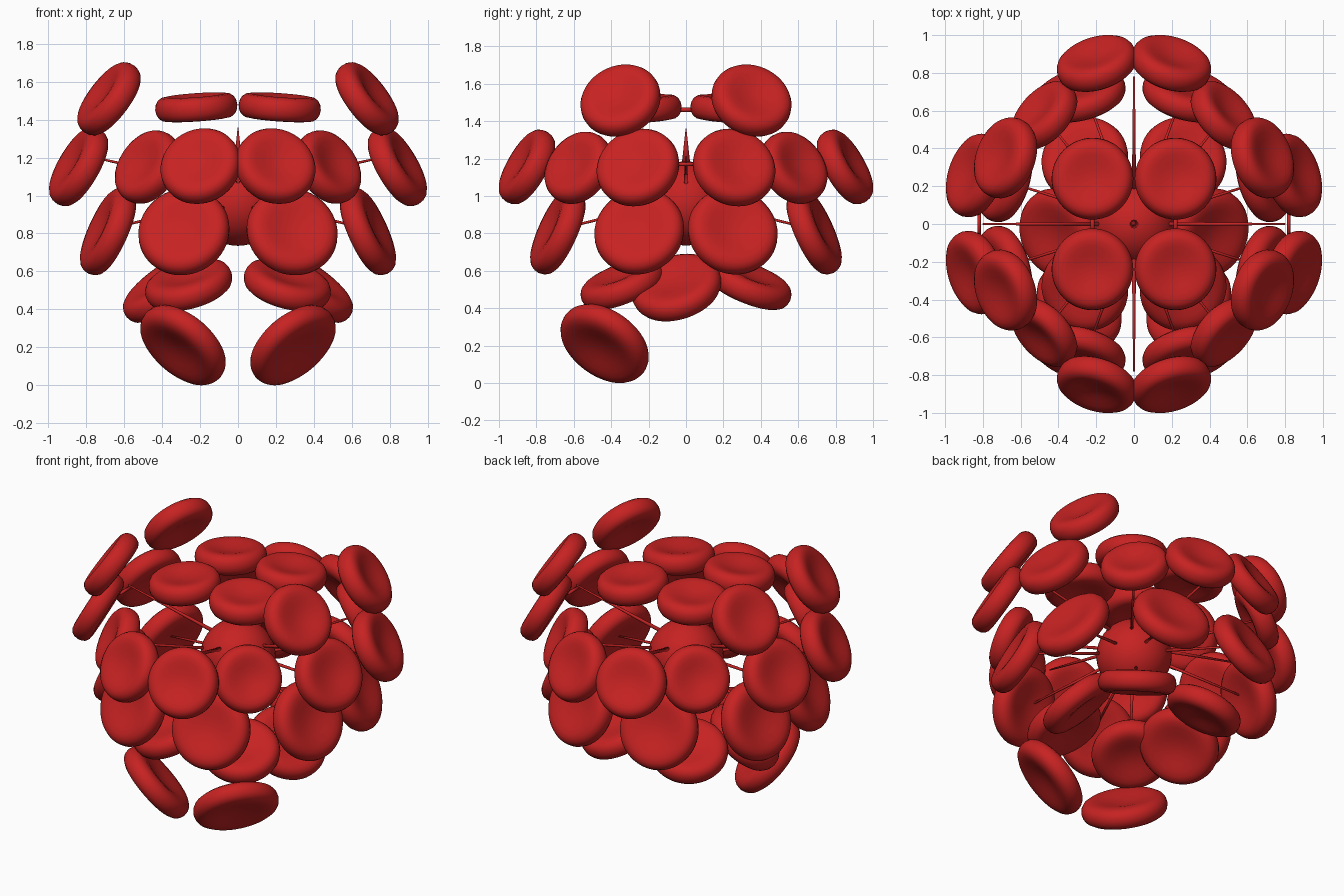
import bpy, bmesh, math
from mathutils import Vector

if "Cube" in bpy.data.objects:
    bpy.data.objects.remove(bpy.data.objects["Cube"])

red = bpy.data.materials.new("blood_red")
red.diffuse_color = (0.57, 0.016, 0.016, 1)
red.use_nodes = True
red.node_tree.nodes["Principled BSDF"].inputs["Base Color"].default_value = red.diffuse_color


def finish(name, bm):
    me = bpy.data.meshes.new(name)
    bmesh.ops.recalc_face_normals(bm, faces=bm.faces)
    bm.to_mesh(me)
    bm.free()
    for p in me.polygons:
        p.use_smooth = True
    me.materials.append(red)
    ob = bpy.data.objects.new(name, me)
    bpy.context.collection.objects.link(ob)
    return ob


def cell(name, loc, normal, r):
    """Biconcave disc: a lathed half profile, dished in the middle of both faces."""
    half = [(0.22, .042), (.4, .05), (.58, .06), (.72, .064), (.84, .06), (.93, .046), (.98, .026)]
    prof = [(a * r, h) for a, h in half] + [(r, 0)] + [(a * r, -h) for a, h in reversed(half)]
    q = Vector(normal).normalized().to_track_quat('Z', 'Y')
    bm = bmesh.new()
    n = 48
    place = lambda x, y, z: bm.verts.new(q @ Vector((x, y, z)) + Vector(loc))
    rings = [[place(a * math.cos(2 * math.pi * i / n), a * math.sin(2 * math.pi * i / n), h)
              for i in range(n)] for a, h in prof]
    for p, s in zip(rings, rings[1:]):
        for i in range(n):
            j = (i + 1) % n
            bm.faces.new((p[i], p[j], s[j], s[i]))
    for ring, h in ((rings[0], .037), (rings[-1], -.037)):
        c = place(0, 0, h)
        for i in range(n):
            bm.faces.new((c, ring[i], ring[(i + 1) % n]))
    finish(name, bm)


def rod(name, a, b, r1, r2):
    a, b = Vector(a), Vector(b)
    bm = bmesh.new()
    bmesh.ops.create_cone(bm, cap_ends=True, segments=10, radius1=r1, radius2=r2, depth=(b - a).length)
    q = (b - a).to_track_quat('Z', 'Y')
    for v in bm.verts:
        v.co = q @ v.co + (a + b) / 2
    finish(name, bm)


# central ball
core = Vector((0, 0, 0.96))
bm = bmesh.new()
bmesh.ops.create_uvsphere(bm, u_segments=40, v_segments=24, radius=0.225)
for v in bm.verts:
    v.co += core
finish("core_ball", bm)

# cells mirrored into all four quadrants: name, centre, normal, radius
quads = [
    ("top_cell", (.22, .24, 1.465), (.07, .07, 1), .217),
    ("upper_end_cell", (.197, .85, 1.155), (.27, .83, .48), .217),
    ("upper_side_cell", (.84, .257, 1.152), (.83, .27, .48), .227),
    ("raised_corner_cell", (.68, .35, 1.51), (.76, .28, .58), .22),
    ("corner_cell", (.475, .575, 1.15), (.66, .6, .45), .207),
    ("lower_end_cell", (.285, .685, .81), (.22, .88, .4), .245),
    ("lower_side_cell", (.685, .25, .81), (.88, .22, .4), .245),
    ("bottom_end_cell", (.26, .34, .53), (.25, .36, .9), .235),
]
for name, c, n, r in quads:
    for sx in (1, -1):
        for sy in (1, -1):
            cell(name, (c[0] * sx, c[1] * sy, c[2]), (n[0] * sx, n[1] * sy, n[2]), r)

# cells mirrored left and right only
for s in (1, -1):
    cell("bottom_side_cell", (s * .395, -.05, .51), (s * .58, -.25, .76), .245)
    cell("foot_cell", (s * .29, -.435, .211), (s * .57, -.48, -.66), .26)

# thin threads from the core to the shell
for s in (1, -1):
    rod("side_thread", (s * .17, 0, 1.07), (s * .8, 0, 1.21), .012, .005)
    rod("end_thread", (0, s * .17, 1.07), (0, s * .78, 1.21), .012, .005)
    rod("side_link", (s * .82, -.06, 1.17), (s * .82, .06, 1.17), .01, .01)
    rod("top_link", (s * .22, -.06, 1.46), (s * .22, .06, 1.46), .012, .012)
    for t in (1, -1):
        rod("lower_side_thread", (s * .15, t * .06, .95), (s * .66, t * .22, .83), .01, .006)
        rod("lower_end_thread", (s * .06, t * .15, .95), (s * .24, t * .65, .83), .01, .006)
        rod("corner_thread", (s * .12, t * .12, 1.02), (s * .46, t * .55, 1.13), .01, .006)
        rod("bottom_thread", (s * .07, t * .1, .82), (s * .24, t * .32, .56), .01, .006)
rod("top_spike", (0, 0, 1.15), (0, 0, 1.36), .025, .002)
